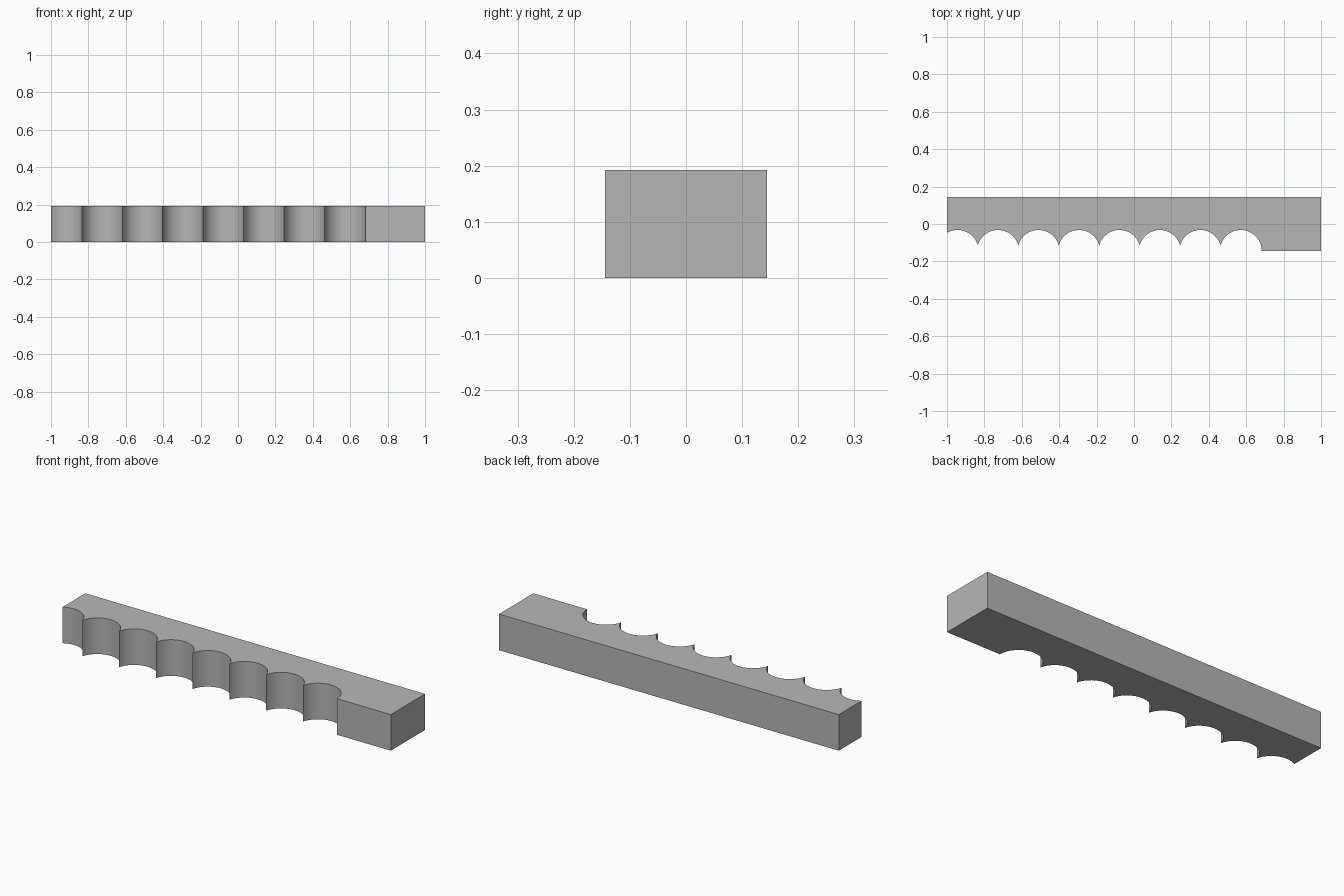
import bpy, bmesh, math

cube = bpy.data.objects.get("Cube")
if cube:
    bpy.data.objects.remove(cube, do_unlink=True)

HALF_X, HALF_Y, HEIGHT = 1.0, 0.144, 0.192
RADIUS, PITCH, LAST_X, COUNT = 0.112, 0.2163, 0.571, 8
STEPS = 28

grey = bpy.data.materials.new("plain grey")
grey.use_nodes = True
colour = (0.47, 0.47, 0.47, 1)
grey.diffuse_color = colour
grey.node_tree.nodes["Principled BSDF"].inputs["Base Color"].default_value = colour


def scallop(cx, x_min, x_max):
    """Arc of a round bite in the front edge, from right to left."""
    a0 = math.acos(max(-1, min(1, (x_max - cx) / RADIUS)))
    a1 = math.acos(max(-1, min(1, (x_min - cx) / RADIUS)))
    angles = [a0 + (a1 - a0) * i / STEPS for i in range(STEPS + 1)]
    return [(cx + RADIUS * math.cos(a), -HALF_Y + RADIUS * math.sin(a)) for a in angles]


# Plan outline: straight back and ends, scalloped front
outline = [(-HALF_X, HALF_Y), (HALF_X, HALF_Y), (HALF_X, -HALF_Y)]
for i in range(COUNT):
    cx = LAST_X - i * PITCH
    right = cx + (RADIUS if i == 0 else PITCH / 2)
    left = max(cx - PITCH / 2, -HALF_X)
    arc = scallop(cx, left, right)
    outline += arc if i == 0 else arc[1:]

# Extrude the outline into the bar
bm = bmesh.new()
base = bm.faces.new([bm.verts.new((x, y, 0)) for x, y in outline])
top = bmesh.ops.extrude_face_region(bm, geom=[base], use_keep_orig=True)
verts = [v for v in top["geom"] if isinstance(v, bmesh.types.BMVert)]
bmesh.ops.translate(bm, verts=verts, vec=(0, 0, HEIGHT))
bmesh.ops.recalc_face_normals(bm, faces=bm.faces)
mesh = bpy.data.meshes.new("scalloped_bar")
bm.to_mesh(mesh)
bm.free()
mesh.materials.append(grey)

bar = bpy.data.objects.new("scalloped_bar", mesh)
bpy.context.collection.objects.link(bar)
bpy.context.view_layer.objects.active = bar
bar.select_set(True)
bpy.ops.object.shade_smooth_by_angle(angle=math.radians(30))
